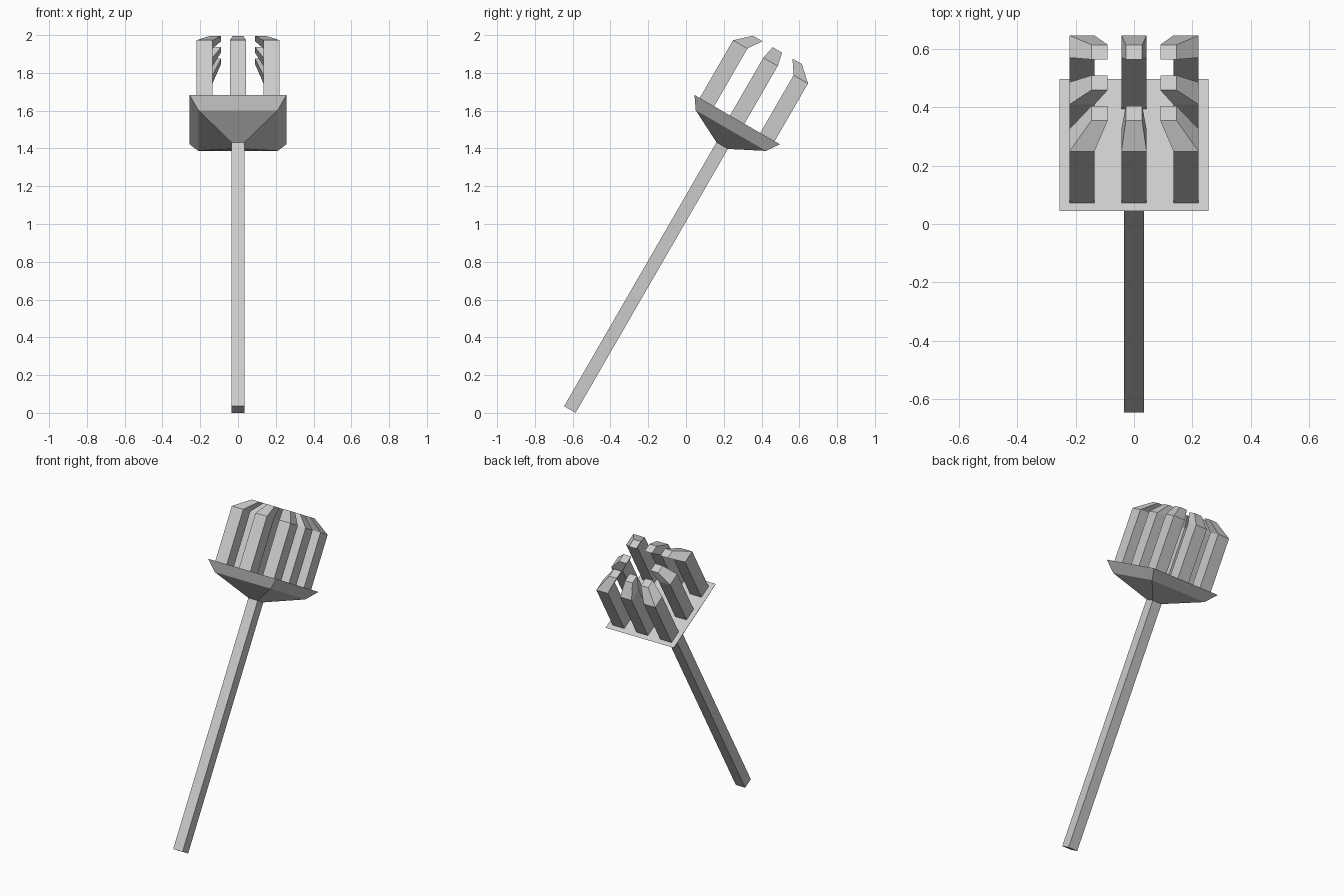
import bpy, math
from mathutils import Matrix

if "Cube" in bpy.data.objects:
    bpy.data.objects.remove(bpy.data.objects["Cube"])

# Whole tool is modelled upright, then leaned back 30 degrees
LEAN = Matrix.Translation((0, -0.615, 0.018)) @ Matrix.Rotation(math.radians(-30), 4, 'X')


def square_loft(name, rings):
    """Closed four-sided loft; each ring is (cx, cy, z, half_x, half_y)."""
    verts, faces = [], []
    for cx, cy, z, hx, hy in rings:
        verts += [(cx + sx * hx, cy + sy * hy, z)
                  for sx, sy in ((-1, -1), (1, -1), (1, 1), (-1, 1))]
    for r in range(len(rings) - 1):
        for i in range(4):
            a, b = r * 4 + i, r * 4 + (i + 1) % 4
            faces.append((a, b, b + 4, a + 4))
    n = len(verts)
    faces += [(3, 2, 1, 0), (n - 4, n - 3, n - 2, n - 1)]
    mesh = bpy.data.meshes.new(name)
    mesh.from_pydata(verts, [], faces)
    obj = bpy.data.objects.new(name, mesh)
    bpy.context.collection.objects.link(obj)
    obj.matrix_world = LEAN
    return obj


# Handle
square_loft("handle", [(0, 0, 0, 0.035, 0.035), (0, 0, 1.615, 0.035, 0.035)])

# Flared head with a thin bevelled rim
square_loft("head", [(0, 0, 1.613, 0.035, 0.035),
                     (0, 0, 1.705, 0.21, 0.215),
                     (0, 0, 1.772, 0.256, 0.261)])

# Ring of eight prongs with tips bent towards the middle
for i in (-1, 0, 1):
    for j in (-1, 0, 1):
        if i == 0 and j == 0:
            continue
        x, y = i * 0.178, j * 0.185
        square_loft("prong", [(x, y, 1.770, 0.043, 0.044),
                              (x, y, 2.125, 0.043, 0.044),
                              (i * 0.118, j * 0.121, 2.198, 0.028, 0.029)])
